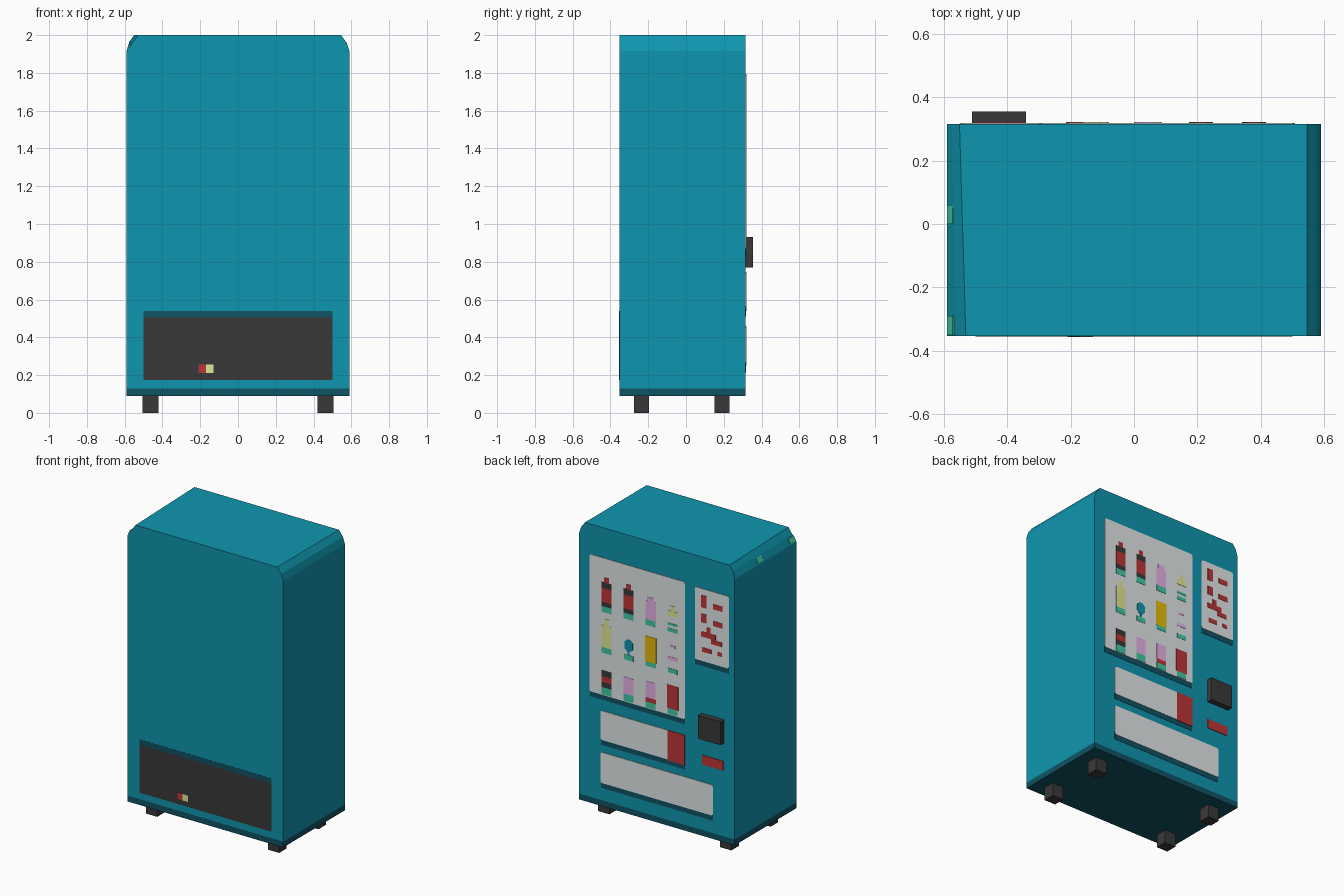
import bpy, bmesh, math
from mathutils import Matrix

if "Cube" in bpy.data.objects:
    bpy.data.objects.remove(bpy.data.objects["Cube"])

FRONT, BACK = -0.353, 0.315


def material(name, rgb):
    m = bpy.data.materials.new(name)
    lin = [(c / 255 / 12.92 if c < 11 else ((c / 255 + 0.055) / 1.055) ** 2.4) for c in rgb]
    m.diffuse_color = (*lin, 1)
    m.use_nodes = True
    m.node_tree.nodes["Principled BSDF"].inputs["Base Color"].default_value = m.diffuse_color
    return m


MAT = {n: material(n, c) for n, c in {
    "teal": (15, 150, 175), "dark_teal": (15, 83, 100), "charcoal": (57, 57, 57),
    "light_grey": (228, 232, 232), "red": (190, 53, 55), "green": (66, 200, 165),
    "pink": (240, 185, 240), "yellow": (232, 238, 155), "gold": (228, 188, 15)}.items()}


def finish(name, bm, *mats):
    bmesh.ops.recalc_face_normals(bm, faces=bm.faces)
    me = bpy.data.meshes.new(name)
    bm.to_mesh(me)
    bm.free()
    for m in mats:
        me.materials.append(MAT[m])
    ob = bpy.data.objects.new(name, me)
    bpy.context.collection.objects.link(ob)
    return ob


def box(name, x, y, z, mat):
    bm = bmesh.new()
    size = [abs(b - a) for a, b in (x, y, z)]
    mid = [(a + b) / 2 for a, b in (x, y, z)]
    bmesh.ops.create_cube(bm, size=1, matrix=Matrix.Translation(mid) @ Matrix.Diagonal((*size, 1)))
    return finish(name, bm, mat)


def plate(name, x, z, mat, layer=1, cut=0.0):
    """Thin painted plate on the back face, with optionally clipped corners."""
    (x0, x1), (z0, z1) = sorted(x), z
    bm = bmesh.new()
    if cut:
        pts = [(x0 + cut, z0), (x1 - cut, z0), (x1, z0 + cut), (x1, z1 - cut),
               (x1 - cut, z1), (x0 + cut, z1), (x0, z1 - cut), (x0, z0 + cut)]
    else:
        pts = [(x0, z0), (x1, z0), (x1, z1), (x0, z1)]
    f = bm.faces.new([bm.verts.new((px, BACK - 0.002, pz)) for px, pz in pts])
    ext = bmesh.ops.extrude_face_region(bm, geom=[f])
    bmesh.ops.translate(bm, vec=(0, 0.002 + 0.002 * layer, 0),
                        verts=[v for v in ext["geom"] if isinstance(v, bmesh.types.BMVert)])
    return finish(name, bm, mat)


# cabinet: two corner-cut profiles joined front to back, dark band at the foot
right = [(0.59, 0.09), (0.59, 1.915), (0.575, 1.96), (0.545, 2.0)]
back_left = [(-0.55, 2.0), (-0.575, 1.965), (-0.59, 1.915), (-0.59, 0.09)]
front_left = [(-0.53, 2.0), (-0.56, 1.957), (-0.59, 1.915), (-0.59, 0.09)]
bm = bmesh.new()
rings = [[bm.verts.new((x, y, z)) for x, z in right + left]
         for y, left in ((FRONT, front_left), (BACK, back_left))]
n = len(rings[0])
for i in range(n):
    j = (i + 1) % n
    bm.faces.new((rings[0][i], rings[0][j], rings[1][j], rings[1][i]))
for r in rings:
    bm.faces.new(r)
bmesh.ops.bisect_plane(bm, geom=bm.verts[:] + bm.edges[:] + bm.faces[:],
                       plane_co=(0, 0, 0.13), plane_no=(0, 0, 1))
for f in bm.faces:
    f.material_index = int(f.calc_center_median().z < 0.13)
finish("cabinet", bm, "teal", "dark_teal")

# feet
for sx in (-1, 1):
    for side, y in (("front", (-0.275, -0.195)), ("rear", (0.15, 0.23))):
        box(f"{side}_foot", (sx * 0.42, sx * 0.505), y, (0, 0.092), "charcoal")

# service panel on the front
box("service_panel", (-0.5, 0.5), (FRONT - 0.001, FRONT), (0.175, 0.505), "charcoal")
box("service_panel_shade", (-0.5, 0.5), (FRONT - 0.001, FRONT), (0.505, 0.54), "dark_teal")
box("service_latch_red", (-0.21, -0.17), (FRONT - 0.003, FRONT), (0.21, 0.255), "red")
box("service_latch_pale", (-0.17, -0.13), (FRONT - 0.003, FRONT), (0.21, 0.255), "yellow")

# pale panels on the back, each with a dark sill below
for name, x, z in (("display_window", (-0.214, 0.507), (0.855, 1.795)),
                   ("price_board", (-0.548, -0.29), (1.29, 1.785)),
                   ("upper_tray", (-0.214, 0.423), (0.545, 0.745)),
                   ("lower_tray", (-0.427, 0.423), (0.25, 0.46))):
    plate(name + "_sill", x, (z[0] - 0.035, z[0] + 0.02), "dark_teal", 1)
    plate(name, x, z, "light_grey", 2, 0.008)
plate("upper_tray_end", (-0.214, -0.085), (0.54, 0.745), "red", 3)
plate("coin_return", (-0.503, -0.343), (0.58, 0.645), "red", 2)
box("payment_box", (-0.51, -0.34), (BACK, 0.355), (0.77, 0.93), "charcoal")

# red marks on the price board: x centre, z centre, width, height
for x, z, w, h in ((-0.36, 1.70, 0.04, 0.085), (-0.465, 1.685, 0.07, 0.035),
                   (-0.36, 1.585, 0.04, 0.06), (-0.465, 1.57, 0.07, 0.035),
                   (-0.395, 1.475, 0.11, 0.035), (-0.395, 1.51, 0.03, 0.04),
                   (-0.455, 1.44, 0.08, 0.03),
                   (-0.38, 1.37, 0.07, 0.03), (-0.48, 1.37, 0.035, 0.025)):
    plate("price_mark", (x - w / 2, x + w / 2), (z - h / 2, z + h / 2), "red", 3)

# goods in the window: stacked colour bands (bottom, top, width, colour) from the shelf up
GREEN = (0, 0.04, 0.075, "green")
bottle = [GREEN, (0.04, 0.07, 0.075, "charcoal"), (0.07, 0.165, 0.075, "red"),
          (0.165, 0.205, 0.075, "charcoal"), (0.205, 0.24, 0.035, "red")]
rows = {
    1.425: [bottle, bottle,
            [GREEN, (0.04, 0.17, 0.08, "pink"), (0.17, 0.195, 0.05, "pink")],
            [(0, 0.025, 0.075, "green"), (0.045, 0.06, 0.075, "green"),
             (0.11, 0.145, 0.075, "yellow"), (0.145, 0.18, 0.035, "yellow")]],
    1.145: [[GREEN, (0.04, 0.19, 0.075, "yellow"), (0.19, 0.235, 0.035, "yellow")],
            [(0, 0.035, 0.07, "green"), (0.035, 0.065, 0.012, "teal")],
            [(0, 0.03, 0.08, "green"), (0.03, 0.205, 0.085, "gold")],
            [(0, 0.03, 0.07, "green"), (0.085, 0.11, 0.075, "pink"), (0.175, 0.19, 0.04, "pink")]],
    0.86: [[(0, 0.05, 0.075, "green"), (0.05, 0.085, 0.075, "charcoal"),
            (0.085, 0.125, 0.075, "red"), (0.125, 0.165, 0.075, "charcoal")],
           [(0, 0.05, 0.075, "green"), (0.05, 0.165, 0.075, "pink")],
           [GREEN, (0.04, 0.07, 0.08, "red"), (0.07, 0.18, 0.075, "pink")],
           [GREEN, (0.04, 0.2, 0.085, "red")]]}
for shelf, goods in rows.items():
    for col, bands in enumerate(goods):
        x = 0.378 - 0.167 * col
        for z0, z1, w, mat in bands:
            plate("window_item", (x - w / 2, x + w / 2), (shelf + z0, shelf + z1), mat, 3)
plate("round_sweet", (0.18, 0.242), (1.205, 1.285), "teal", 3, 0.018)

# faint green spots on the left corner cut
for y in (0.03, -0.32):
    bm = bmesh.new()
    mtx = (Matrix.Translation((-0.578, y, 1.938)) @ Matrix.Rotation(math.radians(30), 4, "Y")
           @ Matrix.Diagonal((0.006, 0.06, 0.035, 1)))
    bmesh.ops.create_cube(bm, size=1, matrix=mtx)
    finish("corner_spot", bm, "green")
